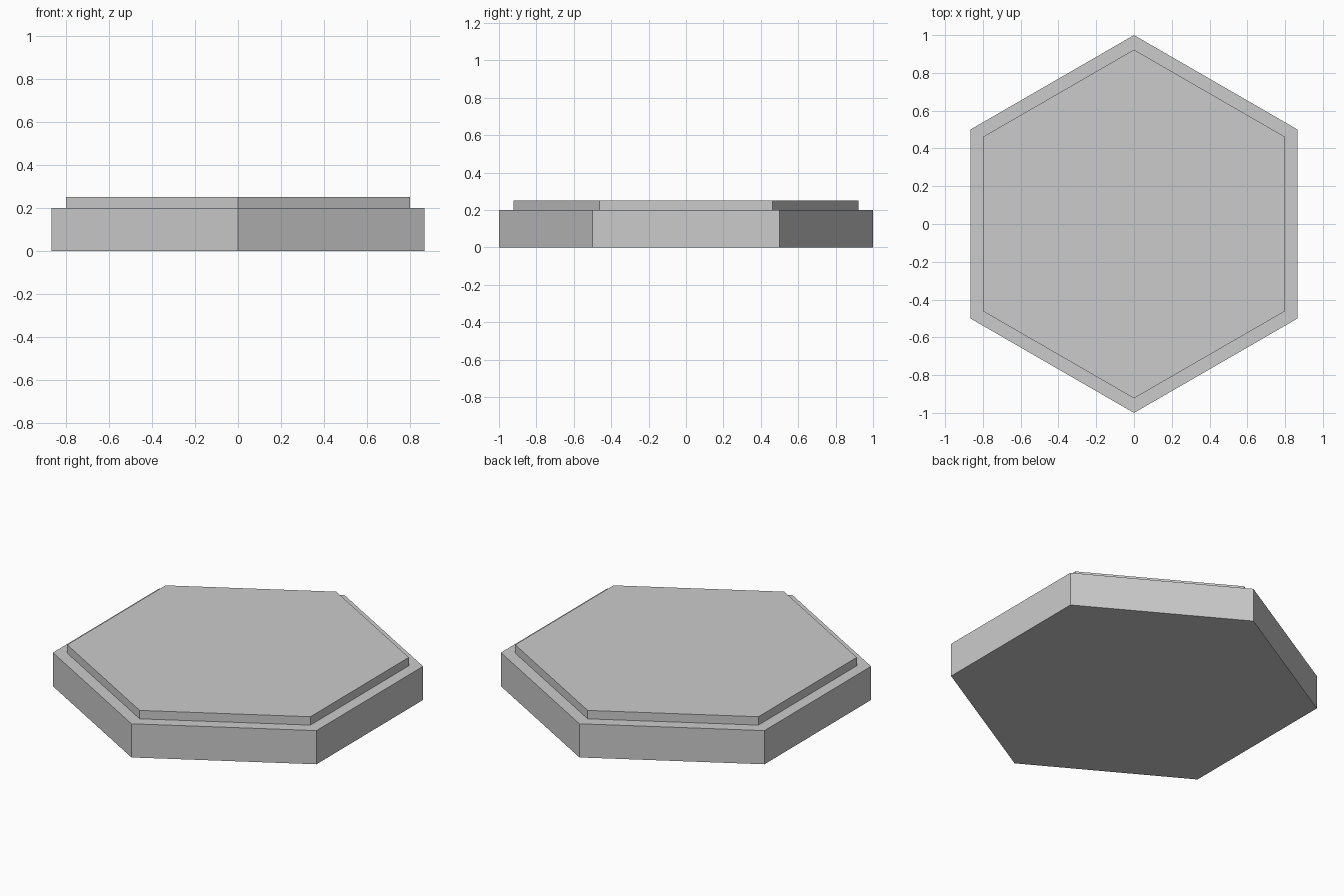
import bpy
import bmesh
from math import cos, sin, pi

if "Cube" in bpy.data.objects:
    bpy.data.objects.remove(bpy.data.objects["Cube"])

BASE_RADIUS, BASE_TOP = 1.0, 0.20
STEP_RADIUS, STEP_TOP = 0.923, 0.25


def hex_ring(bm, radius, z):
    """Six vertices with corners pointing along +y and -y."""
    return [bm.verts.new((radius * cos(pi / 2 + i * pi / 3),
                          radius * sin(pi / 2 + i * pi / 3), z))
            for i in range(6)]


# Stepped hexagonal tile: slab, narrow ledge, raised top plate
bm = bmesh.new()
profile = [(BASE_RADIUS, 0.0), (BASE_RADIUS, BASE_TOP),
           (STEP_RADIUS, BASE_TOP), (STEP_RADIUS, STEP_TOP)]
rings = [hex_ring(bm, r, z) for r, z in profile]
for low, high in zip(rings, rings[1:]):
    for i in range(6):
        j = (i + 1) % 6
        bm.faces.new((low[i], low[j], high[j], high[i]))

# Flat underside and top
bm.faces.new(rings[0][::-1])
bm.faces.new(rings[-1])
bmesh.ops.recalc_face_normals(bm, faces=bm.faces)

mesh = bpy.data.meshes.new("hexagonal_tile")
bm.to_mesh(mesh)
bm.free()
tile = bpy.data.objects.new("hexagonal_tile", mesh)
bpy.context.collection.objects.link(tile)
